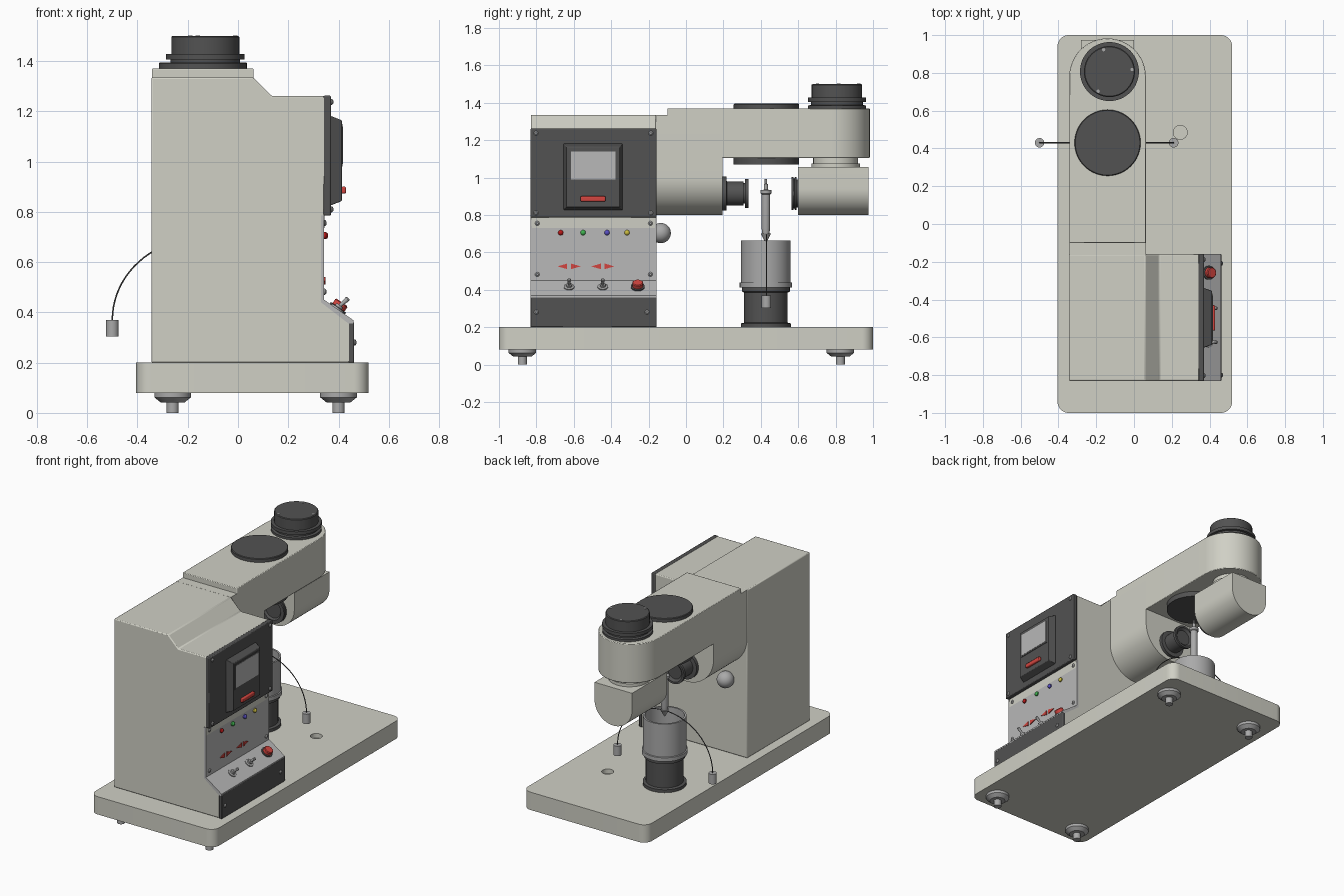
import bpy, bmesh, math
from mathutils import Vector

if "Cube" in bpy.data.objects:
    bpy.data.objects.remove(bpy.data.objects["Cube"])


def mat(name, r, g, b):
    m = bpy.data.materials.new(name)
    m.diffuse_color = (r, g, b, 1)
    m.use_nodes = True
    m.node_tree.nodes["Principled BSDF"].inputs["Base Color"].default_value = m.diffuse_color
    return m


CREAM = mat("cream", 0.63, 0.63, 0.56)
DARK = mat("dark", 0.085, 0.085, 0.085)
METAL = mat("metal", 0.40, 0.40, 0.40)
PALE = mat("pale", 0.48, 0.48, 0.48)
RED = mat("red", 0.65, 0.06, 0.05)
LAMPS = [mat("lamp_red", 0.5, 0.01, 0.01), mat("lamp_green", 0.05, 0.45, 0.08),
         mat("lamp_blue", 0.1, 0.08, 0.55), mat("lamp_yellow", 0.6, 0.5, 0.05)]


def finish(name, bm, m, bevel=0):
    bmesh.ops.recalc_face_normals(bm, faces=bm.faces)
    me = bpy.data.meshes.new(name)
    bm.to_mesh(me)
    bm.free()
    ob = bpy.data.objects.new(name, me)
    bpy.context.collection.objects.link(ob)
    me.materials.append(m)
    if bevel:
        b = ob.modifiers.new("bevel", 'BEVEL')
        b.width, b.segments, b.limit_method, b.angle_limit = bevel, 2, 'ANGLE', 0.6
    return ob


def prism(name, pts, axis, a, b, m, bevel=0, taper=1):
    """Extrude a 2D outline from a to b along an axis, optionally tapering the far end."""
    bm = bmesh.new()
    place = {'x': lambda u, v: (a, u, v), 'y': lambda u, v: (u, a, v), 'z': lambda u, v: (u, v, a)}[axis]
    f = bm.faces.new([bm.verts.new(place(*p)) for p in pts])
    d = Vector([(b - a) * (axis == k) for k in 'xyz'])
    c = f.calc_center_bounds()
    new = [v for v in bmesh.ops.extrude_face_region(bm, geom=[f], use_keep_orig=True)['geom']
           if isinstance(v, bmesh.types.BMVert)]
    for v in new:
        v.co = c + (v.co - c) * taper + d
    return finish(name, bm, m, bevel)


def lathe(name, origin, axis, profile, m, n=48):
    """Revolve (radius, distance) points about an axis through origin."""
    bm = bmesh.new()
    q = Vector((0, 0, 1)).rotation_difference(Vector(axis).normalized())
    rings = [[bm.verts.new(Vector(origin) + q @ Vector((r * math.cos(2 * math.pi * i / n),
              r * math.sin(2 * math.pi * i / n), t))) for i in range(n)] for r, t in profile]
    for p, s in zip(rings, rings[1:]):
        for i in range(n):
            bm.faces.new((p[i], p[(i + 1) % n], s[(i + 1) % n], s[i]))
    bm.faces.new(rings[0])
    bm.faces.new(rings[-1])
    return finish(name, bm, m)


def rect(u0, u1, v0, v1):
    return [(u0, v0), (u1, v0), (u1, v1), (u0, v1)]


def arc(cx, cy, r, a0, a1, n):
    return [(cx + r * math.cos(math.radians(a0 + (a1 - a0) * i / n)),
             cy + r * math.sin(math.radians(a0 + (a1 - a0) * i / n))) for i in range(n + 1)]


X, Y, Z = (1, 0, 0), (0, 1, 0), (0, 0, 1)
CX = -0.14  # centre line of the arm

# Base slab with rounded corners and a recessed hole
R = 0.06
outline = (arc(0.52 - R, 1 - R, R, 0, 90, 10) + arc(-0.405 + R, 1 - R, R, 90, 180, 10)
           + arc(-0.405 + R, -1 + R, R, 180, 270, 10) + arc(0.52 - R, -1 + R, R, 270, 360, 10))
base = prism("base_slab", outline, 'z', 0.08, 0.2, CREAM)
cutter = lathe("level_hole_cutter", (0.245, 0.485, 0.17), Z, [(0.037, 0), (0.037, 0.06)], PALE)
cutter.hide_render = True
cutter.hide_set(True)
cut = base.modifiers.new("hole", 'BOOLEAN')
cut.operation, cut.object, cut.solver = 'DIFFERENCE', cutter, 'EXACT'

# Feet
for x in (-0.26, 0.4):
    for y in (-0.875, 0.825):
        lathe("foot", (x, y, 0), Z, [(0.024, 0), (0.024, 0.042), (0.048, 0.042), (0.073, 0.062), (0.073, 0.081)], METAL)

# Main housing
prism("housing", [(-0.345, 0.2), (0.452, 0.2), (0.452, 0.36), (0.335, 0.45), (0.345, 0.8), (0.352, 1.26),
                  (0.135, 1.26), (0.06, 1.335), (-0.345, 1.335)], 'y', -0.83, -0.16, CREAM, 0.006)

# Control panels on the right side
prism("upper_panel", rect(-0.832, -0.158, 0.785, 1.262), 'x', 0.34, 0.37, DARK, 0.005)
prism("middle_panel", [(0.33, 0.785), (0.343, 0.785), (0.343, 0.45), (0.46, 0.368), (0.46, 0.355), (0.44, 0.355),
                       (0.33, 0.44)], 'y', -0.832, -0.158, PALE)
prism("lower_panel", rect(-0.832, -0.158, 0.2, 0.36), 'x', 0.44, 0.462, DARK, 0.004)

# Display
prism("display_bezel", rect(-0.655, -0.338, 0.825, 1.182), 'x', 0.368, 0.413, DARK, 0.003, 0.9)
prism("screen_frame", rect(-0.625, -0.368, 0.98, 1.15), 'x', 0.41, 0.416, DARK)
prism("screen", rect(-0.615, -0.378, 0.99, 1.14), 'x', 0.41, 0.4175, PALE)
prism("display_button", rect(-0.565, -0.43, 0.872, 0.9), 'x', 0.41, 0.43, RED, 0.006)

# Indicator lamps and arrows
for y, m in zip((-0.67, -0.55, -0.422, -0.315), LAMPS):
    lathe("indicator_lamp", (0.34, y, 0.705), X, [(0.014, 0), (0.014, 0.01), (0.010, 0.016), (0.004, 0.019)], m, 20)
for y, s in ((-0.635, -1), (-0.615, 1), (-0.455, -1), (-0.435, 1)):
    prism("arrow_mark", [(y, 0.54), (y, 0.51), (y + s * 0.052, 0.525)], 'x', 0.34, 0.348, RED)

# Panel screws
for x, y0, y1, zs in ((0.368, -0.802, -0.188, (0.81, 1.237)), (0.341, -0.795, -0.19, (0.482, 0.755)),
                      (0.46, -0.8, -0.208, (0.28,))):
    for y in (y0, y1):
        for z in zs:
            lathe("panel_screw", (x, y, z), X, [(0.012, 0), (0.012, 0.006), (0.006, 0.011)], METAL, 16)

# Toggle switches and push button on the slope
N = Vector((0.574, 0, 0.819))
S = Vector((0.395, 0, 0.4136))
for y in (-0.625, -0.445):
    o = S + Vector((0, y, 0))
    lathe("toggle_collar", o, N, [(0.028, 0), (0.028, 0.006), (0.016, 0.008), (0.016, 0.018), (0.01, 0.018)], METAL, 24)
    lathe("toggle_lever", o + N * 0.012, (0.75, 0, 0.66), [(0.006, 0), (0.010, 0.045), (0.007, 0.05)], METAL, 16)
o = S + Vector((0, -0.258, 0))
lathe("button_collar", o, N, [(0.037, 0), (0.037, 0.007), (0.028, 0.008)], DARK, 32)
lathe("push_button", o, N, [(0.029, 0), (0.029, 0.028), (0.025, 0.032)], RED, 32)

# Arm: U-shaped neck and round-ended beam
ARM = 0.2025
prism("arm_neck", arc(CX, 0.8 + ARM, ARM, 180, 360, 32) + [(CX + ARM, 1.335), (CX - ARM, 1.335)],
      'y', -0.165, 0.195, CREAM)
prism("arm_beam", arc(CX, 0.78, ARM, 0, 180, 40) + [(CX - ARM, -0.1), (CX + ARM, -0.1)], 'z', 1.105, 1.37, CREAM, 0.004)
lathe("beam_lower_cap", (CX, 0.43, 0), Z, [(0.175, 1.07), (0.175, 1.11)], DARK, 64)
lathe("beam_upper_cap", (CX, 0.43, 0), Z, [(0.175, 1.36), (0.175, 1.391), (0.171, 1.395)], DARK, 64)

# Top adjustment knob with three screws
K = (-0.13, 0.807)
lathe("adjustment_knob", (*K, 0), Z, [(0.155, 1.365), (0.155, 1.385), (0.138, 1.388), (0.138, 1.405), (0.156, 1.405),
      (0.156, 1.427), (0.135, 1.427), (0.135, 1.496), (0.13, 1.5)], DARK, 64)
for a in (5, 105, 240):
    lathe("knob_screw", (K[0] + 0.12 * math.cos(math.radians(a)), K[1] + 0.12 * math.sin(math.radians(a)), 1.495), Z,
          [(0.009, 0), (0.009, 0.007)], METAL, 16)

# Swivelling head under the beam end
lathe("head_swivel", (CX, 0.8, 0), Z, [(0.13, 1.05), (0.13, 1.075), (0.12, 1.075), (0.12, 1.11)], CREAM, 64)
prism("optic_head", arc(CX, 0.94, 0.14, 180, 360, 32) + [(0.0, 1.055), (-0.28, 1.055)], 'y', 0.6, 0.975, CREAM)

# Facing lenses
lathe("head_lens", (CX, 0.6, 0.915), (0, -1, 0), [(0.075, -0.01), (0.075, 0.008), (0.088, 0.008), (0.088, 0.018),
      (0.08, 0.02), (0.08, 0.026), (0.088, 0.026), (0.088, 0.037), (0.065, 0.037), (0.055, 0.025)], DARK)
lathe("neck_lens", (CX, 0.19, 0.915), Y, [(0.09, 0), (0.09, 0.026), (0.064, 0.028), (0.064, 0.118), (0.055, 0.118),
      (0.055, 0.126), (0.078, 0.126), (0.078, 0.144), (0.065, 0.144), (0.05, 0.13)], DARK)

# Ball knob on the housing
lathe("ball_knob", (-0.2, -0.165, 0.703), Y, [(0.025, 0)] + [(r, t) for r, t in
      ((0.054 * math.sin(math.radians(a)), 0.03 - 0.054 * math.cos(math.radians(a))) for a in range(60, 180, 9))] +
      [(0.001, 0.084)], METAL, 32)

# Sample cup on its pedestal
C = (CX, 0.427, 0)
lathe("cup_pedestal", C, Z, [(0.134, 0.198), (0.134, 0.22), (0.116, 0.224), (0.116, 0.385), (0.128, 0.39),
                             (0.128, 0.418)], DARK, 64)
lathe("sample_cup", C, Z, [(0.14, 0.412), (0.14, 0.438), (0.133, 0.44), (0.133, 0.662), (0.121, 0.662),
                           (0.121, 0.46)], METAL, 64)

# Suspended plunger
lathe("plunger", C, Z, [(0.004, 0.655), (0.027, 0.7), (0.019, 0.7), (0.023, 0.73), (0.023, 0.91), (0.029, 0.915),
                        (0.029, 0.932), (0.011, 0.935), (0.011, 0.965), (0.006, 0.967), (0.006, 0.992)], METAL, 32)

# Bent wire with a weight at each end
cu = bpy.data.curves.new("weight_wire", 'CURVE')
cu.dimensions, cu.bevel_depth, cu.bevel_resolution = '3D', 0.003, 2
sp = cu.splines.new('POLY')
path = arc(0, 0, 1, 180, 0, 40)
sp.points.add(len(path) - 1)
for p, (u, v) in zip(sp.points, path):
    p.co = (-0.145 + 0.355 * u, 0.43, 0.37 + 0.325 * v, 1)
cu.materials.append(DARK)
bpy.context.collection.objects.link(bpy.data.objects.new("weight_wire", cu))
for x in (-0.5, 0.21):
    lathe("wire_weight", (x, 0.43, 0.303), Z, [(0.025, 0), (0.025, 0.067)], METAL, 32)

# Smooth shading with sharp edges kept
for ob in bpy.data.objects:
    if ob.type == 'MESH' and ob is not cutter:
        ob.select_set(True)
        bpy.context.view_layer.objects.active = ob
bpy.ops.object.shade_smooth_by_angle(angle=math.radians(30))
